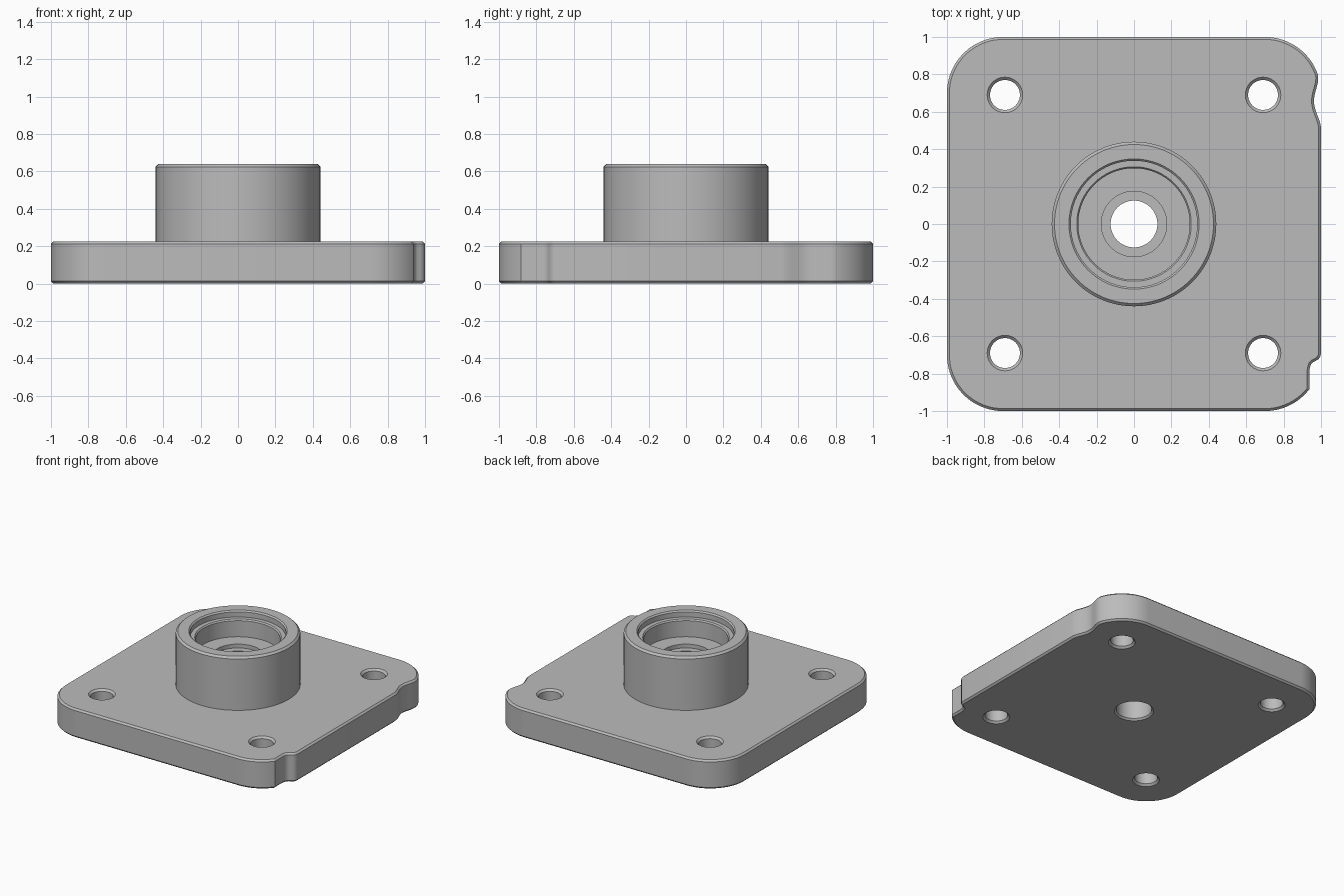
import bpy
import bmesh
from math import sin, cos, pi, radians
from mathutils import Vector

cube = bpy.data.objects.get("Cube")
if cube:
    bpy.data.objects.remove(cube, do_unlink=True)

PLATE_TOP, HUB_TOP, CHAMFER = 0.225, 0.64, 0.013

grey = bpy.data.materials.new("machined grey")
grey.use_nodes = True
grey.diffuse_color = (0.5, 0.5, 0.5, 1)
grey.node_tree.nodes["Principled BSDF"].inputs["Base Color"].default_value = (0.5, 0.5, 0.5, 1)


def loft(name, rings):
    """Closed solid through rings with equal point counts, capped at both ends."""
    bm = bmesh.new()
    loops = [[bm.verts.new(p) for p in ring] for ring in rings]
    n = len(loops[0])
    for low, high in zip(loops, loops[1:]):
        for i in range(n):
            j = (i + 1) % n
            bm.faces.new((low[i], low[j], high[j], high[i]))
    bm.faces.new(loops[0][::-1])
    bm.faces.new(loops[-1])
    bmesh.ops.recalc_face_normals(bm, faces=bm.faces)
    mesh = bpy.data.meshes.new(name)
    bm.to_mesh(mesh)
    bm.free()
    mesh.materials.append(grey)
    obj = bpy.data.objects.new(name, mesh)
    bpy.context.collection.objects.link(obj)
    return obj


def turned(name, profile, x=0, y=0, sides=96):
    """Round solid from (radius, height) pairs, bottom to top."""
    angles = [2 * pi * i / sides for i in range(sides)]
    return loft(name, [[(x + r * cos(a), y + r * sin(a), z) for a in angles]
                       for r, z in profile])


def combine(target, tool, operation):
    tool.hide_render = True
    mod = target.modifiers.new(operation.lower(), "BOOLEAN")
    mod.operation, mod.solver, mod.object = operation, "EXACT", tool
    bpy.context.view_layer.objects.active = target
    bpy.ops.object.modifier_apply(modifier=mod.name)
    bpy.data.objects.remove(tool, do_unlink=True)


def corner(cx, cy, start, end, steps=20):
    for i in range(steps + 1):
        a = radians(start + (end - start) * i / steps)
        yield Vector((cx + 0.3 * cos(a), cy + 0.3 * sin(a)))


# Plate outline: stepped notch and shallow dip on the left side, rounded corners
outline = [Vector(p) for p in ((0.938, -0.79), (0.94, -0.77), (0.946, -0.75), (0.958, -0.738),
                               (0.973, -0.731), (0.987, -0.722), (0.996, -0.708), (1, -0.69))]
for i in range(17):
    t = i / 16
    outline.append(Vector((1 - 0.015 * t - 0.03 * sin(pi * t) ** 2, 0.51 + 0.28 * t)))
outline += corner(0.7, 0.7, 21, 90)
outline += corner(-0.7, 0.7, 90, 180)
outline += corner(-0.7, -0.7, 180, 270)
outline += corner(0.7, -0.7, 270, 322.5)


def plate_ring(inset, z):
    ring = []
    for i, p in enumerate(outline):
        along = (outline[(i + 1) % len(outline)] - outline[i - 1]).normalized()
        ring.append((p.x - along.y * inset, p.y + along.x * inset, z))
    return ring


body = loft("flange_with_bearing_hub", [
    plate_ring(CHAMFER, 0), plate_ring(0, CHAMFER),
    plate_ring(0, PLATE_TOP - CHAMFER), plate_ring(CHAMFER, PLATE_TOP)])

# Raised hub
hub = turned("hub", [(0.44, 0.1), (0.44, HUB_TOP - 0.015), (0.425, HUB_TOP)])
combine(body, hub, "UNION")

# Stepped bore through the hub, chamfered at each mouth
bore = turned("bore", [
    (0.148, -0.01), (0.125, 0.013), (0.125, 0.425), (0.175, 0.425), (0.175, 0.455),
    (0.298, 0.455), (0.298, 0.58), (0.306, 0.59), (0.338, 0.59),
    (0.338, HUB_TOP - 0.01), (0.358, HUB_TOP + 0.01)])
combine(body, bore, "DIFFERENCE")

# Chamfered mounting holes
for sx in (-1, 1):
    for sy in (-1, 1):
        hole = turned("mounting_hole", [
            (0.105, -0.01), (0.08, 0.015), (0.08, PLATE_TOP - 0.015),
            (0.105, PLATE_TOP + 0.01)], 0.69 * sx, 0.69 * sy, 48)
        combine(body, hole, "DIFFERENCE")

# Smooth curved walls, crisp edges
bpy.ops.object.select_all(action="DESELECT")
body.select_set(True)
bpy.context.view_layer.objects.active = body
bpy.ops.object.shade_smooth_by_angle(angle=radians(30))
